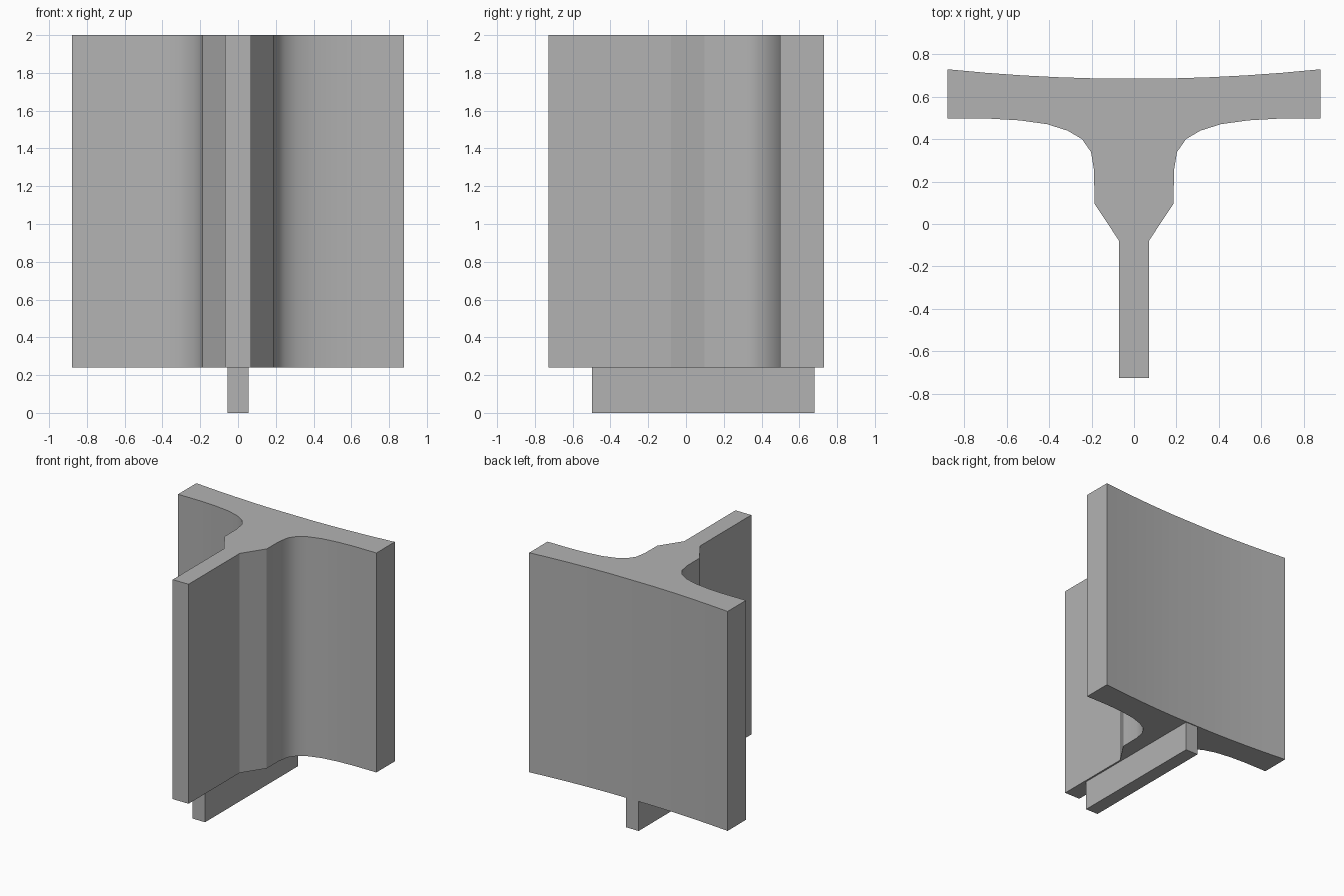
import bpy
import bmesh
import math

cube = bpy.data.objects.get("Cube")
if cube:
    bpy.data.objects.remove(cube, do_unlink=True)

grey = bpy.data.materials.new("plain grey")
grey.use_nodes = True
colour = (0.45, 0.45, 0.45, 1)
grey.diffuse_color = colour
grey.node_tree.nodes["Principled BSDF"].inputs["Base Color"].default_value = colour


def extrude_half_profile(name, half, bottom, top):
    """Mirror a half outline across x = 0 and extrude it upward."""
    outline = half + [(-x, y) for x, y in reversed(half)]
    bm = bmesh.new()
    base = bm.faces.new([bm.verts.new((x, y, bottom)) for x, y in outline])
    result = bmesh.ops.extrude_face_region(bm, geom=[base], use_keep_orig=True)
    moved = [v for v in result["geom"] if isinstance(v, bmesh.types.BMVert)]
    bmesh.ops.translate(bm, verts=moved, vec=(0, 0, top - bottom))
    bmesh.ops.recalc_face_normals(bm, faces=bm.faces)
    mesh = bpy.data.meshes.new(name)
    bm.to_mesh(mesh)
    bm.free()
    mesh.materials.append(grey)
    obj = bpy.data.objects.new(name, mesh)
    bpy.context.collection.objects.link(obj)
    bpy.ops.object.select_all(action="DESELECT")
    obj.select_set(True)
    bpy.context.view_layer.objects.active = obj
    bpy.ops.object.shade_smooth_by_angle(angle=math.radians(28))
    return obj


# Flanged body: narrow web, flared shoulder, curved fillet, dished back
web = [(0.07, -0.727), (0.07, -0.08), (0.187, 0.097)]
fillet = [(0.188, 0.25), (0.203, 0.34), (0.245, 0.4), (0.312, 0.44),
          (0.41, 0.471), (0.54, 0.489), (0.68, 0.497)]
flange = [(0.88, 0.497), (0.88, 0.73)]
back = [(x, 0.685 + 0.045 * (x / 0.88) ** 2) for x in (0.7, 0.53, 0.36, 0.19)]
extrude_half_profile("flanged_body", web + fillet + flange + back, 0.24, 2.0)

# Mounting tab below the body
extrude_half_profile("bottom_tab", [(0.056, -0.497), (0.056, 0.68)], 0.0, 0.24)
